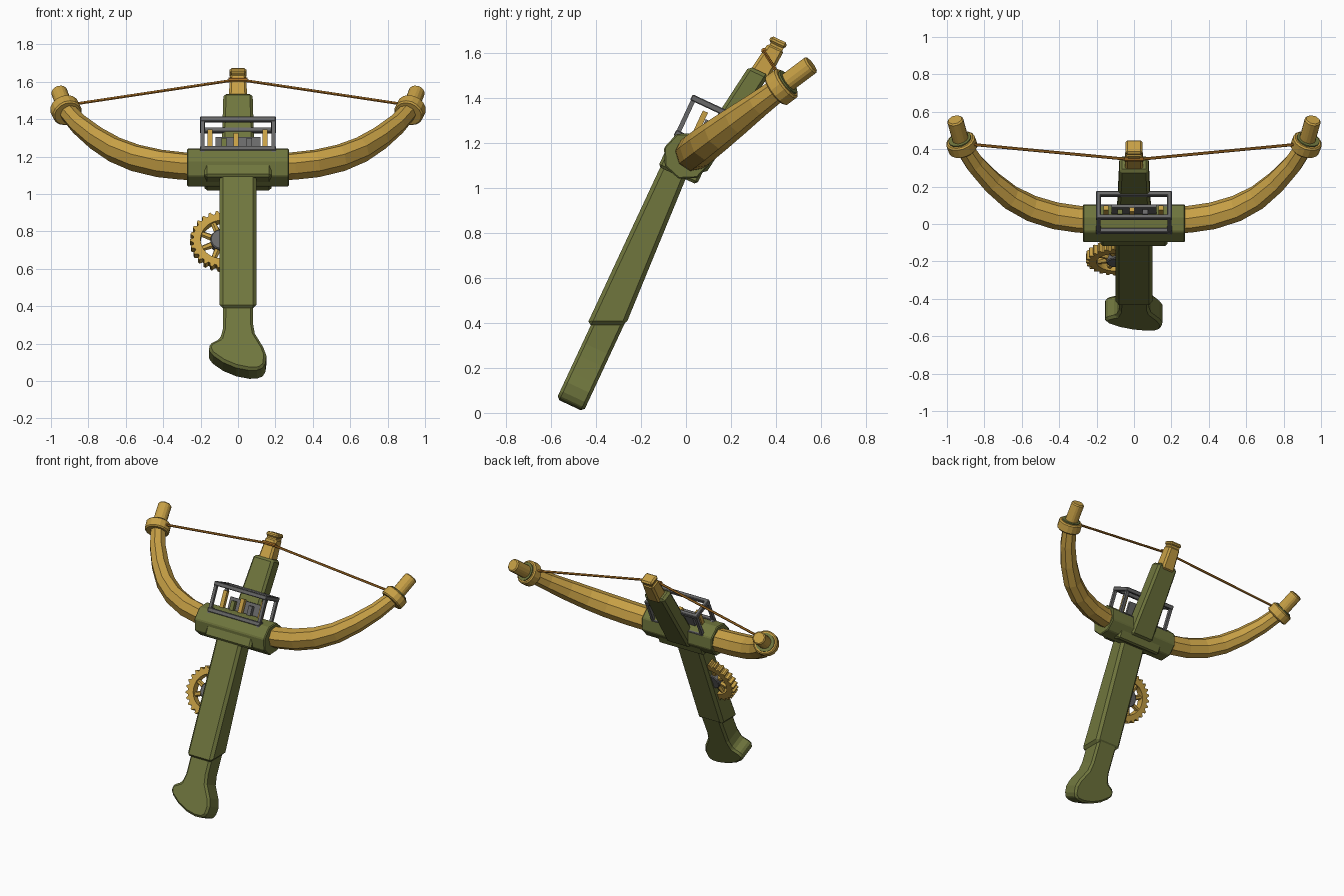
import bpy, bmesh, math
from mathutils import Vector, Matrix

cube = bpy.data.objects.get("Cube")
if cube:
    bpy.data.objects.remove(cube, do_unlink=True)


def material(name, rgb):
    m = bpy.data.materials.new(name)
    m.use_nodes = True
    m.diffuse_color = (*rgb, 1)
    m.node_tree.nodes["Principled BSDF"].inputs["Base Color"].default_value = (*rgb, 1)
    return m


GREEN = material("olive green", (0.16, 0.18, 0.047))
GOLD = material("golden wood", (0.57, 0.35, 0.06))
GREY = material("grey metal", (0.14, 0.14, 0.14))
BROWN = material("brown cord", (0.42, 0.17, 0.02))

# Stock frame: local x across, local y along the stock, local z out of its front face
T = math.radians(25)
STOCK = Matrix(((1, 0, 0, 0), (0, math.sin(T), -math.cos(T), 0),
                (0, math.cos(T), math.sin(T), 0), (0, 0, 0, 1)))


def finish(name, bm, mat, matrix=None, bevel=0, segments=1):
    bmesh.ops.recalc_face_normals(bm, faces=bm.faces)
    if matrix:
        bm.transform(matrix)
    me = bpy.data.meshes.new(name)
    bm.to_mesh(me)
    bm.free()
    me.materials.append(mat)
    ob = bpy.data.objects.new(name, me)
    bpy.context.collection.objects.link(ob)
    if bevel:
        mod = ob.modifiers.new("bevel", "BEVEL")
        mod.width, mod.segments = bevel, segments
    return ob


def loft(name, rings, mat, matrix=None, bevel=0, closed=False, segments=1):
    """Skin a list of equal-length point rings."""
    bm = bmesh.new()
    vs = [[bm.verts.new(p) for p in r] for r in rings]
    n = len(vs[0])
    pairs = list(zip(vs, vs[1:])) + ([(vs[-1], vs[0])] if closed else [])
    for a, b in pairs:
        for i in range(n):
            j = (i + 1) % n
            bm.faces.new((a[i], a[j], b[j], b[i]))
    if not closed:
        bm.faces.new(vs[0])
        bm.faces.new(vs[-1])
    return finish(name, bm, mat, matrix, bevel, segments)


def rect(x, y, n0, n1):
    return [(-x, y, n0), (x, y, n0), (x, y, n1), (-x, y, n1)]


def box(name, x0, x1, y0, y1, z0, z1, mat, bevel=0):
    rings = [[(x0, y, z0), (x1, y, z0), (x1, y, z1), (x0, y, z1)] for y in (y0, y1)]
    return loft(name, rings, mat, STOCK, bevel)


def tube(name, p, q, r0, r1, sides, mat, matrix=None, bevel=0):
    p, q = Vector(p), Vector(q)
    u = (q - p).normalized()
    s = u.cross(Vector((0, 0.6, -0.8))).normalized()
    t = u.cross(s)
    angles = [2 * math.pi * (i + 0.5) / sides for i in range(sides)]
    rings = [[c + r * (math.cos(a) * s + math.sin(a) * t) for a in angles]
             for c, r in ((p, r0), (q, r1))]
    return loft(name, rings, mat, matrix, bevel)


# Stock, whose lower end is cut level with the ground
level = lambda n: (0.39 - math.sin(T) * n) / math.cos(T)
bottom = [(x, level(n), n) for x, _, n in rect(0.098, 0, 0.408, 0.565)]
loft("stock", [bottom, rect(0.098, 1.03, 0.445, 0.565)], GREEN, STOCK, 0.018)

# Barrel and nose
loft("barrel", [rect(0.092, 1.0, 0.37, 0.47), rect(0.078, 1.515, 0.30, 0.397)], GREEN, STOCK, 0.015)
loft("nose", [rect(0.05, 1.48, 0.295, 0.388), rect(0.043, 1.645, 0.285, 0.363)], GOLD, STOCK, 0.012)
box("nose_tip", -0.045, 0.045, 1.65, 1.68, 0.285, 0.365, GOLD, 0.01)
box("nose_neck", -0.036, 0.036, 1.63, 1.66, 0.292, 0.355, GOLD)

# Flared hand grip
GRIP = [(0.08, 0.28), (0.08, 0.09), (0.09, 0.03), (0.135, -0.05), (0.152, -0.1),
        (0.145, -0.16), (0.115, -0.185), (0.06, -0.187), (-0.01, -0.172), (-0.08, -0.14),
        (-0.145, -0.09), (-0.16, -0.05), (-0.14, -0.025), (-0.095, 0.0), (-0.08, 0.06), (-0.078, 0.28)]
loft("grip", [[(x, a, n) for x, a in GRIP] for n in (0.415, 0.548)], GREEN, STOCK, 0.014)

# Cross block that holds the bow
cy, cz, br = 0.004, 1.142, 0.108
octagon = [(math.cos(k * math.pi / 4 + T), math.sin(k * math.pi / 4 + T)) for k in range(8)]
loft("cross_block", [[(x, cy + br * c, cz + br * s) for c, s in octagon] for x in (-0.273, 0.273)],
     GREEN, None, 0.006)
box("block_collar", -0.178, 0.178, 0.94, 1.03, 0.385, 0.575, GREEN, 0.012)

# Bow arms: a curve in a slanted plane, swept with an eight-sided section
D, M = Vector((0, 0.8, 0.6)), Vector((0, -0.6, 0.8))
ORIGIN = Vector((0, 0.01, 1.138))
PATH = [(0.2, 0.012, 0.068, 0.078), (0.3, 0.02, 0.068, 0.079), (0.42, 0.042, 0.068, 0.08),
        (0.55, 0.092, 0.066, 0.079), (0.66, 0.165, 0.063, 0.075), (0.76, 0.268, 0.058, 0.068),
        (0.85, 0.39, 0.053, 0.058), (0.925, 0.53, 0.048, 0.05)]


def bow_point(x, s, side):
    return ORIGIN + Vector((side * x, 0, 0)) + D * s


for side, tag in ((1, "left"), (-1, "right")):
    rings = []
    for i, (x, s, rt, rw) in enumerate(PATH):
        a, b = PATH[max(i - 1, 0)], PATH[min(i + 1, len(PATH) - 1)]
        tan = (bow_point(b[0], b[1], side) - bow_point(a[0], a[1], side)).normalized()
        nrm = tan.cross(M)
        c = bow_point(x, s, side)
        rings.append([c + rt * math.cos(k * math.pi / 4) * nrm + rw * math.sin(k * math.pi / 4) * M
                      for k in range(8)])
    loft("bow_arm_" + tag, rings, GOLD)
    # Tip peg and its ring
    at = lambda x, s: bow_point(x, s, side)
    tube("bow_tip_" + tag, at(0.92, 0.52), at(0.957, 0.685), 0.046, 0.046, 8, GOLD, None, 0.008)
    tube("tip_ring_" + tag, at(0.911, 0.485), at(0.93, 0.55), 0.08, 0.08, 16, GOLD, None, 0.008)
    tube("ring_inlay_" + tag, at(0.93, 0.55), at(0.932, 0.557), 0.062, 0.062, 16, GREEN)
    # Bowstring half
    tube("bowstring_" + tag, (side * 0.86, 0.425, 1.483), (0, 0.343, 1.612), 0.008, 0.008, 6, BROWN)
tube("string_knot", (-0.05, 0.346, 1.61), (0.05, 0.346, 1.61), 0.012, 0.012, 8, BROWN)

# Grey magazine cage: two rails joined by four posts
for tag, a in (("lower", 1.095), ("upper", 1.268)):
    for part, n in (("front", 0.545), ("back", 0.408)):
        box(f"cage_{tag}_{part}_bar", -0.203, 0.203, a, a + 0.028, n, n + 0.026, GREY, 0.004)
    for part, x in (("left", 0.177), ("right", -0.203)):
        box(f"cage_{tag}_{part}_bar", x, x + 0.026, a, a + 0.028, 0.41, 0.57, GREY, 0.004)
for x in (-0.19, 0.19):
    for n in (0.421, 0.558):
        box("cage_post", x - 0.01, x + 0.01, 1.06, 1.28, n - 0.01, n + 0.01, GREY)

# Magazine plate and bolts standing in the cage
box("magazine_plate", -0.12, 0.12, 1.06, 1.22, 0.455, 0.472, GREY)
for x, top, mat in ((-0.15, 1.25, GOLD), (-0.075, 1.20, GREEN), (-0.01, 1.23, GOLD),
                    (0.06, 1.2, GREY), (0.145, 1.25, GOLD)):
    box("bolt", x - 0.014, x + 0.014, 1.05, top, 0.475, 0.5, mat)

# Toothed winding wheel
GX, GA, GN = -0.088, 0.6, 0.48
teeth, outer, inner = 26, 0.168, 0.112
rings = []
for i in range(teeth * 4):
    ang = 2 * math.pi * i / (teeth * 4)
    ro = outer if i % 4 < 2 else outer - 0.017
    c, s = math.cos(ang), math.sin(ang)
    rings.append([(GX + r * c, GA + r * s, GN + h) for r, h in
                  ((inner, -0.026), (ro, -0.026), (ro, 0.026), (inner, 0.026))])
loft("winding_wheel", rings, GOLD, STOCK, 0, closed=True)
for k in range(8):
    ang = 2 * math.pi * (k + 0.5) / 8
    u = Vector((math.cos(ang), math.sin(ang), 0))
    c = Vector((GX, GA, GN))
    tube("wheel_spoke", c + u * 0.03, c + u * 0.12, 0.02, 0.015, 6, GOLD, STOCK)
tube("wheel_hub", (GX, GA, GN - 0.03), (GX, GA, GN + 0.03), 0.06, 0.06, 16, GREY, STOCK, 0.005)
